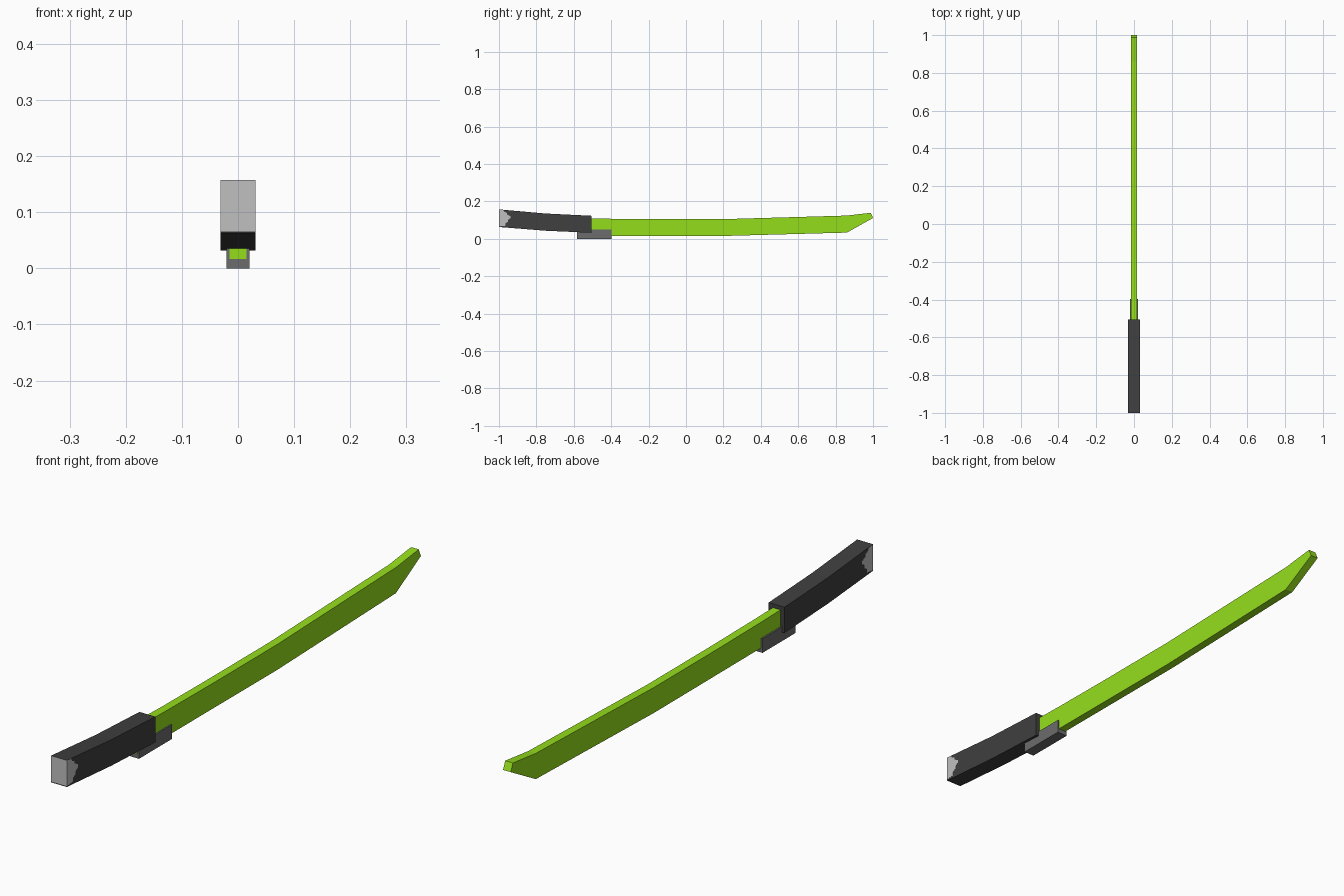
import bpy, bmesh

if "Cube" in bpy.data.objects:
    bpy.data.objects.remove(bpy.data.objects["Cube"])


def material(name, rgb):
    m = bpy.data.materials.new(name)
    m.diffuse_color = (*rgb, 1)
    m.use_nodes = True
    m.node_tree.nodes["Principled BSDF"].inputs["Base Color"].default_value = m.diffuse_color
    return m


green = material("blade green", (0.30, 0.73, 0.012))
black = material("grip charcoal", (0.05, 0.05, 0.05))
grey = material("guard grey", (0.15, 0.15, 0.15))
silver = material("pommel light grey", (0.53, 0.53, 0.53))


def extrude_profile(name, profile, x0, x1, mat):
    """Extrude a closed (y, z) outline from x0 to x1."""
    bm = bmesh.new()
    a = [bm.verts.new((x0, y, z)) for y, z in profile]
    b = [bm.verts.new((x1, y, z)) for y, z in profile]
    bm.faces.new(a)
    bm.faces.new(b[::-1])
    n = len(profile)
    for i in range(n):
        j = (i + 1) % n
        bm.faces.new((a[i], b[i], b[j], a[j]))
    bmesh.ops.recalc_face_normals(bm, faces=bm.faces)
    me = bpy.data.meshes.new(name)
    bm.to_mesh(me)
    bm.free()
    me.materials.append(mat)
    ob = bpy.data.objects.new(name, me)
    bpy.context.collection.objects.link(ob)
    return ob


# Curved blade with a slanted tip; its root shows through the front of the guard
extrude_profile("blade", [
    (-0.584, 0.017), (-0.40, 0.016), (0.2, 0.015), (0.86, 0.033),
    (1.0, 0.111), (0.988, 0.139), (0.86, 0.124), (0.2, 0.105),
    (-0.15, 0.105), (-0.40, 0.107), (-0.584, 0.111)], -0.015, 0.015, green)

# Curved handle, its butt face light grey above a thin dark rim
handle = extrude_profile("handle", [
    (-1.0, 0.063), (-0.75, 0.043), (-0.506, 0.032),
    (-0.506, 0.123), (-0.75, 0.135), (-1.0, 0.157), (-1.0, 0.066)],
    -0.031, 0.031, black)
handle.data.materials.append(silver)
for f in handle.data.polygons:
    if f.normal.y < -0.9 and f.center.z > 0.08:
        f.material_index = 1

# Jagged light patch on both sides of the butt end
patch = [(-1.0, 0.157), (-0.975, 0.154), (-0.972, 0.145), (-0.957, 0.138),
         (-0.957, 0.13), (-0.938, 0.12), (-0.938, 0.11), (-0.953, 0.10),
         (-0.953, 0.09), (-0.965, 0.083), (-0.965, 0.07), (-1.0, 0.066)]
for side, s in (("left", -1), ("right", 1)):
    extrude_profile("pommel_patch_" + side, patch, s * 0.0305, s * 0.0315, silver)

# Small block guard under the joint
extrude_profile("guard", [(-0.582, 0), (-0.398, 0), (-0.398, 0.05), (-0.582, 0.05)],
                -0.0205, 0.0205, grey)
